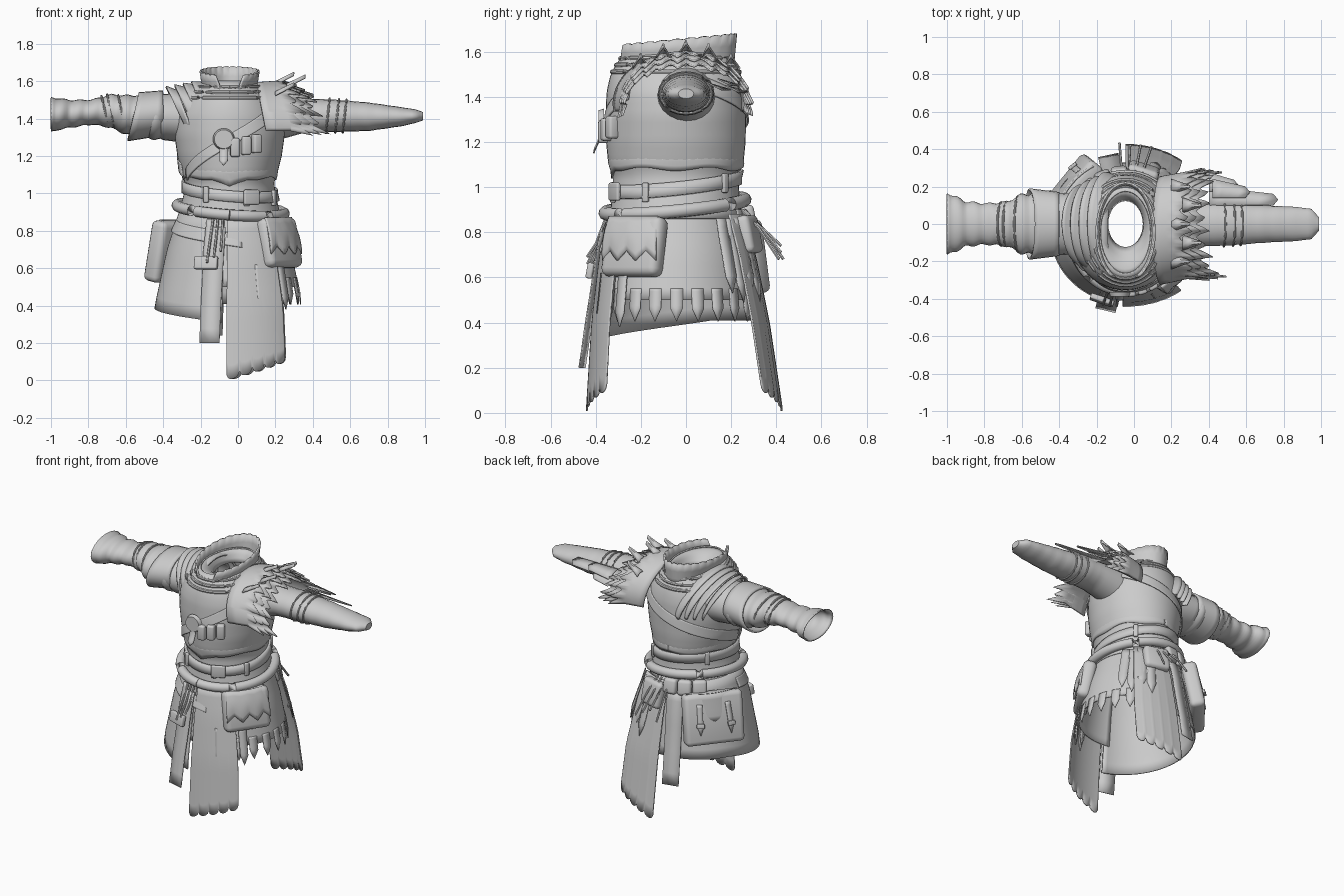
import bpy, bmesh, math
from math import sin, cos, pi, radians
from mathutils import Vector, Matrix

if "Cube" in bpy.data.objects:
    bpy.data.objects.remove(bpy.data.objects["Cube"])

mat = bpy.data.materials.new("worn grey")
mat.use_nodes = True
mat.diffuse_color = (0.6, 0.6, 0.6, 1)
mat.node_tree.nodes["Principled BSDF"].inputs["Base Color"].default_value = (0.6, 0.6, 0.6, 1)


def finish(name, bm, thick=0, angle=40):
    bmesh.ops.recalc_face_normals(bm, faces=bm.faces)
    me = bpy.data.meshes.new(name)
    bm.to_mesh(me)
    bm.free()
    me.polygons.foreach_set("use_smooth", [True] * len(me.polygons))
    me.set_sharp_from_angle(angle=radians(angle))
    me.materials.append(mat)
    ob = bpy.data.objects.new(name, me)
    bpy.context.collection.objects.link(ob)
    if thick:
        m = ob.modifiers.new("thickness", "SOLIDIFY")
        m.thickness, m.offset = thick, 0
    return ob


def grid(name, f, nu, nv, closed=False, thick=0, caps=False):
    """Surface from f(u, v), optionally closed around u."""
    bm = bmesh.new()
    cols = nu if closed else nu + 1
    vs = [[bm.verts.new(f(i / nu, j / nv)) for i in range(cols)] for j in range(nv + 1)]
    for j in range(nv):
        for i in range(nu):
            k = (i + 1) % cols
            bm.faces.new((vs[j][i], vs[j][k], vs[j + 1][k], vs[j + 1][i]))
    if caps:
        bm.faces.new(vs[0])
        bm.faces.new(vs[-1])
    return finish(name, bm, thick)


def table(rows, t):
    """Linear lookup in rows sorted by their first value."""
    t = min(max(t, rows[0][0]), rows[-1][0])
    for a, b in zip(rows, rows[1:]):
        if t <= b[0]:
            k = (t - a[0]) / (b[0] - a[0])
            return [p + (q - p) * k for p, q in zip(a[1:], b[1:])]


def mix(a, b, t):
    return a + (b - a) * t


# Body outline: height, half width, half depth
BODY = [(0, .41, .385), (.4, .385, .36), (.7, .325, .325), (.9, .265, .285), (1, .24, .275),
        (1.06, .235, .275), (1.1, .25, .295), (1.2, .275, .305), (1.32, .292, .307), (1.42, .285, .303),
        (1.5, .245, .285), (1.56, .18, .25), (1.6, .135, .22)]
CX, CY = -.045, -.045


def body(a, z, off=0, flat=1):
    rx, ry = table(BODY, z)
    return Vector((CX + (rx + off) * sin(a), CY - (ry + off) * cos(a * flat), z))


def wrap(name, a0, a1, top, bottom, off=0, nu=32, nv=8, thick=.008):
    """Cloth or plate hugging the body between two height functions of u."""
    return grid(name, lambda u, v: body(mix(a0, a1, u), mix(top(u), bottom(u), v), off + .01 * v),
                nu, nv, thick=thick)


def tube(name, pts, r, n=8):
    pts = [Vector(p) for p in pts]

    def f(u, v):
        i = round(v * (len(pts) - 1))
        d = (pts[min(i + 1, len(pts) - 1)] - pts[max(i - 1, 0)]).normalized()
        s = d.orthogonal().normalized()
        return pts[i] + r * (s * cos(u * 2 * pi) + d.cross(s) * sin(u * 2 * pi))
    return grid(name, f, n, len(pts) - 1, closed=True, caps=True)


def box(name, a, z, size, off=0, tilt=0, bevel=.02):
    """Rounded box standing on the body at angle a."""
    bm = bmesh.new()
    bmesh.ops.create_cube(bm, size=1)
    bmesh.ops.scale(bm, vec=size, verts=bm.verts)
    bmesh.ops.bevel(bm, geom=bm.edges[:], offset=bevel, segments=3, affect='EDGES', profile=.5)
    m = Matrix.Translation(body(a, z, off)) @ Matrix.Rotation(a, 4, 'Z') @ Matrix.Rotation(tilt, 4, 'X')
    bm.transform(m)
    return finish(name, bm)


def strip(name, a, top, bottom, width, off, point=0, swing=0):
    """Hanging strip, with a pointed end if point is set."""
    def f(u, v):
        p = body(a, mix(top, bottom, v), off + swing * v * v)
        w = width * (u - .5) * (1 if v < .99 or not point else .02)
        if v > .99 and point:
            p.z -= point
        return p + Vector((cos(a), sin(a), 0)) * w
    return grid(name, f, 2, 8, thick=.006)


# Torso shell and layered breastplate
grid("torso", lambda u, v: body(u * 2 * pi, mix(.86, 1.6, v)), 48, 26, closed=True, thick=.008)
wrap("breastplate_rim", -pi, pi, lambda u: 1.14,
     lambda u: 1.08 - .05 * max(0, 1 - abs(u - .5) * 16) + .008 * cos(u * 12 * pi), -.003, 96, 3)
wrap("chest_sash", -1.1, .85, lambda u: mix(1.13, 1.46, u), lambda u: mix(1.07, 1.39, u), .004)
wrap("back_sash", 1.9, 5.0, lambda u: mix(1.5, 1.16, u), lambda u: mix(1.43, 1.09, u), .004)

# Open jagged collar with a front gap, neck rolls and a lining down to the neck hole
def collar(u, v):
    gap = mix(.25, .5, v)
    a = mix(gap, 2 * pi - gap, u)
    top = 1.65 - .025 * cos(a) + .006 * abs(sin(u * 22 * pi))
    return (CX + mix(.135, .155, v) * sin(a), CY - mix(.25, .265, v) * cos(a), mix(1.52, top, v))

grid("collar", collar, 132, 3, thick=.012)
for k in range(3):
    tube("neck_roll", [body(t * 2 * pi / 40, 1.57 - .03 * k, .002) for t in range(41)], .011)
grid("neck_lining", lambda u, v: (CX + mix(.14, .095, v) * sin(u * 2 * pi),
     mix(CY, 0, v) - mix(.225, .125, v) * cos(u * 2 * pi), 1.59 - .07 * v + .02 * sin(v * pi)), 32, 5, closed=True, thick=.006)

# Left sleeve: narrow tapering tube, closed at the end
SLEEVE = [(.16, 1.4, .13, .13), (.35, 1.415, .12, .092), (.5, 1.415, .115, .088), (.7, 1.41, .1, .076),
          (.88, 1.41, .09, .05), (.95, 1.413, .08, .036), (.99, 1.413, .035, .022)]
# Right sleeve: puffed folds and a flared open cuff
CUFF = [(.16, 1.4, .15, .14), (.45, 1.41, .165, .115), (.6, 1.42, .155, .1), (.68, 1.44, .115, .085),
        (.78, 1.435, .105, .062), (.9, 1.425, .115, .07), (.96, 1.425, .145, .08), (1, 1.42, .165, .09)]


def sleeve(rows, side, folds):
    def f(u, v):
        x = mix(rows[0][0], rows[-1][0], v)
        zc, ry, rz = table(rows, x)
        k = 1 + folds * sin(x * 75 + sin(u * 2 * pi)) * (x > .4)
        return (side * x, ry * k * cos(u * 2 * pi), zc + rz * k * sin(u * 2 * pi))
    return f

grid("left_sleeve", sleeve(SLEEVE, 1, .01), 20, 40, closed=True, caps=True)
grid("right_sleeve", sleeve(CUFF, -1, .05), 24, 60, closed=True, thick=.008)


def sleeve_ring(name, rows, side, x, slant, r):
    zc, ry, rz = table(rows, x)
    tube(name, [(side * (x + slant * sin(t * pi / 10)), (ry + .004) * cos(t * pi / 10),
                 zc + (rz + .004) * sin(t * pi / 10)) for t in range(21)], r)

for x in (.62, .68, .71):
    sleeve_ring("sleeve_cord", CUFF, -1, x, .02, .006)
for x in (.48, .53, .57):
    sleeve_ring("sleeve_wrap", SLEEVE, 1, x, .01, .006)


def arch(name, x0, x1, ry, top, base, lean=0, ragged=0, spread=.15, thick=.01):
    """Plate arched over a shoulder; pairs give inner and outer values."""
    def f(u, v):
        t = mix(-spread, pi + spread, u)
        x = mix(x0, x1, v) + lean * mix(.6, 1, v) * (1 - sin(t))
        y, z = mix(*ry, v) * cos(t), base + (mix(*top, v) - base) * sin(t)
        if ragged and v > .99:
            s = ragged * abs((u * 13) % 1 - .5) * 2 * (1 + .5 * sin(u * 40))
            x, y, z = x + s, y * (1 + s), z - .3 * s
        return (x, y - .035 * (1 - v), z)
    return grid(name, f, 52, 4, thick=thick)

# Layered shoulder plates and hanging arm guard on the right
for k in range(4):
    arch("shoulder_plate", -.14 - .06 * k, -.25 - .045 * k, (.275 - .02 * k, .275 - .022 * k),
         (1.59 - .015 * k, 1.595 - .008 * k), 1.37, lean=.1)
grid("arm_guard", lambda u, v: (-.4 - .13 * v - .06 * (.5 - .5 * sin(u * 2 * pi)) * v, mix(.165, .185, v) * cos(u * 2 * pi),
     1.43 - .02 * v + mix(.115, .125, v) * sin(u * 2 * pi)), 28, 5, closed=True, thick=.012)

# Ragged fur mantle on the left shoulder, longer at front and back than on top
for k in range(3):
    arch("fur_layer", .1, .24 + .045 * k, (.285, .28 - .008 * k), (1.59, 1.6 - .025 * k), 1.37,
         lean=.07, ragged=.06, spread=.16)
for k in range(5):
    y = -.2 + .1 * k
    grid("fur_tuft", lambda u, v: (.2 + .1 * v + .06 * (k % 2), y + (u - .5) * .08 * (1 - v * .9),
         1.58 + .05 * v - 1.4 * y * y + .02 * sin(u * pi)), 3, 3, thick=.008)
# Torn cloth scraps trailing behind the left arm
for x0, x1, y, z in ((.4, .77, .16, 1.43), (.42, .62, .2, 1.45), (.4, .56, .235, 1.42)):
    grid("cloth_scrap", lambda u, v: (mix(x0, x1, v) - .05 * abs(u - .5) * v, y - .06 + .1 * u * (1 - .4 * v),
         z + .03 * (1 - u)), 2, 4, thick=.006)

# Tilted belt and padded roll around the waist
def tilt_ring(a, z, off):
    return body(a, z - .03 * cos(a) - .022 * sin(a), off)

grid("belt", lambda u, v: tilt_ring(u * 2 * pi, .985 + .06 * v, .012), 48, 2, closed=True, thick=.014)
tube("waist_roll", [tilt_ring(t * pi / 24, .915, .025) for t in range(49)], .03, 10)
for a in (-.5, .35, 1.1, 2.4, -2.2):
    box("belt_loop", a, 1.01 - .03 * cos(a) - .022 * sin(a), (.03, .02, .085), .02, bevel=.006)
box("belt_buckle", .45, .98, (.09, .02, .08), .025, bevel=.008)

# Skirt: longer plain right half, shorter left half with leaf tabs
wrap("right_skirt", -pi - .4, -.1, lambda u: .9, lambda u: mix(.41, .31, max(0, u * 1.8 - .8)), .002, 40)
wrap("left_skirt", -.2, pi, lambda u: .9, lambda u: .5, -.008, 40)
wrap("skirt_overlay", -1.5, .2, lambda u: mix(.86, .78, u), lambda u: mix(.8, .71, u), .006)
for k in range(9):
    strip("leaf_tab", .5 + .27 * k, .55, .45, .055, .004, point=.045)


def long_panel(name, a0, a1, z0, z1, turn):
    def f(u, v):
        low = mix(z0, z1, u) - .03 * math.sqrt(1 - ((u * 5) % 1 * 2 - 1) ** 2)
        p = body(mix(a0, a1, u), mix(.88, low, v), .01, .82)
        return (p.x, 2 * CY - p.y + .075 * v if turn else p.y, p.z)
    return grid(name, f, 40, 12, thick=.008)

# Long scalloped cloth panels, front and back
long_panel("front_panel", -.04, .8, .03, .13, False)
long_panel("back_panel", 0, .82, .03, .13, True)
strip("front_strip", -.24, .82, .2, .11, .025, swing=.03)
strip("front_strip_short", -.36, .86, .6, .03, .03)
strip("back_strip", 3.35, .85, .24, .11, .02, swing=.03)

# Satchel at the left hip with a pointed flap
H = .97
box("hip_bag", H, .735, (.3, .09, .27), .005, -.2, .035)
grid("hip_bag_flap", lambda u, v: body(H + (u - .5) * .75, mix(.87, .72 - .045 * abs((u * 3) % 1 - .5) * 2, v),
     .062 + .012 * sin(v * pi)), 24, 6, thick=.012)
# Large satchel at the right rear with buckled straps
A = -2.25
box("rear_bag", A, .69, (.38, .1, .33), .045, -.2, .03)
grid("rear_bag_flap", lambda u, v: body(A + (u - .5) * .85, mix(.86, .68, v), .105 - .015 * v), 14, 5, thick=.012)
for d in (-.22, .22):
    strip("bag_strap", A + d, .8, .63, .035, .115, point=.03)
    box("bag_buckle", A + d, .67, (.05, .015, .03), .125, -.2, .005)

# Chest badge, its tail and a row of vials
bm = bmesh.new()
bmesh.ops.create_cone(bm, cap_ends=True, segments=24, radius1=.058, radius2=.05, depth=.025)
bm.transform(Matrix.Translation(body(-.1, 1.29, .025)) @ Matrix.Rotation(pi / 2, 4, 'X'))
finish("chest_badge", bm)
strip("badge_tail", -.1, 1.27, 1.16, .045, .025, point=.01, swing=.04)
for k in range(3):
    box("chest_pouch", .1 + .2 * k, 1.245 + .01 * k, (.05, .05, .1), .015, bevel=.012)

# Small back pouches and dangling trinkets
for a in (3.25, 3.55, 3.85):
    box("back_pouch", a, .87, (.09, .06, .1), .03, -.2, bevel=.02)
box("hanging_pouch", 2.85, .79, (.17, .07, .17), .03, -.2, .025)
for k in range(4):
    a = 2.85 + .12 * k
    tube("hanging_cord", [body(a, .9, .02), body(a, .82, .08), body(a, .68 + .03 * (k % 3), .15)], .007, 6)
for k in range(4):
    strip("hanging_feather", 2.25 + .16 * k, .86, .57 - .04 * (k % 2), .06, .03, point=.04, swing=.03)
for k in range(3):
    a = -.3 + .09 * k
    tube("front_cord", [body(a, .86, .02), body(a, .75, .04), body(a, .63 + .03 * k, .07)], .007, 6)
box("front_charm", -.33, .63, (.13, .03, .07), .05, -.2, .008)
for a in (.45, .65, .85):
    strip("bag_tassel", a, .62, .42, .05, .02, point=.04)
